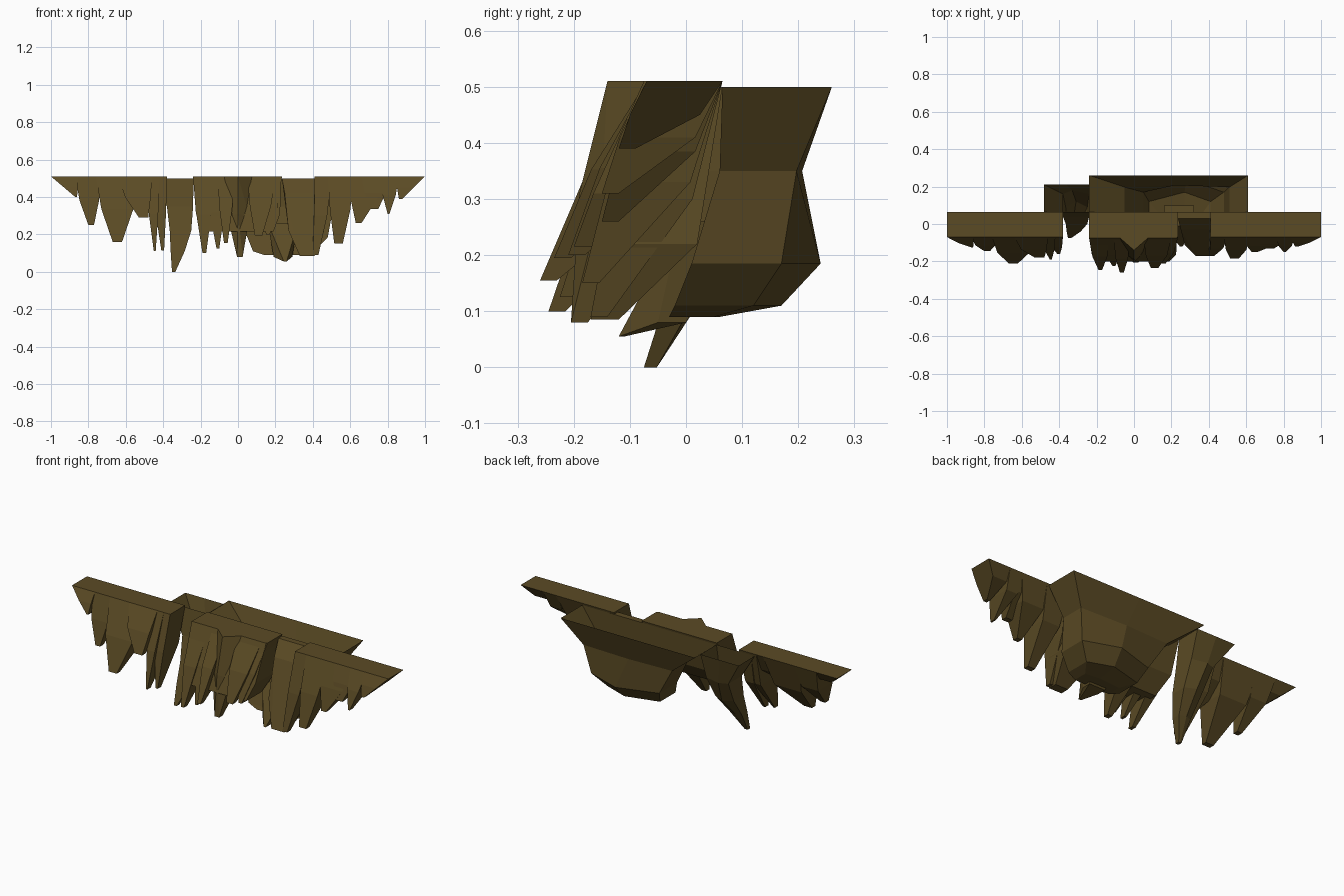
import bpy, bmesh

if "Cube" in bpy.data.objects:
    bpy.data.objects.remove(bpy.data.objects["Cube"])

TOP, BACK = 0.51, 0.065

rock = bpy.data.materials.new("dark_brown_rock")
rock.diffuse_color = (0.105, 0.070, 0.018, 1)
rock.use_nodes = True
rock.node_tree.nodes["Principled BSDF"].inputs["Base Color"].default_value = rock.diffuse_color


def finish(name, bm):
    bmesh.ops.recalc_face_normals(bm, faces=bm.faces)
    mesh = bpy.data.meshes.new(name)
    bm.to_mesh(mesh)
    bm.free()
    mesh.materials.append(rock)
    ob = bpy.data.objects.new(name, mesh)
    bpy.context.collection.objects.link(ob)


def hull(name, pts):
    bm = bmesh.new()
    for p in pts:
        bm.verts.new(p)
    res = bmesh.ops.convex_hull(bm, input=bm.verts[:])
    junk = {g for g in res["geom_interior"] + res["geom_unused"]
            if isinstance(g, bmesh.types.BMVert) and g.is_valid}
    bmesh.ops.delete(bm, geom=list(junk), context='VERTS')
    bmesh.ops.dissolve_limit(bm, angle_limit=0.02, verts=bm.verts[:], edges=bm.edges[:])
    finish(name, bm)


def box(x0, x1, y0, y1, z):
    return [(x0, y0, z), (x1, y0, z), (x1, y1, z), (x0, y1, z)]


def mix(a, b, t):
    return a + (b - a) * t


def spike(name, x0, x1, t0, t1, zt, yt, yf=-0.07, extra=()):
    """Hanging fang: flat top, bulging middle, small leaning tip."""
    yb = yt + 0.03
    end = .5 if max(abs(x0), abs(x1)) > .95 else .33
    mid = box(mix(x0, t0, end), mix(x1, t1, end), mix(yf, yt, .6),
              mix(BACK, yb, .26), mix(TOP, zt, .5))
    hull(name, box(x0, x1, yf, BACK, TOP) + mid + box(t0, t1, yt, yb, zt) + list(extra))


def loft(name, rings, cap=True):
    """Open-topped shell through rings of (x0, xm, x1, y0, y1, z, back bulge)."""
    bm = bmesh.new()
    loops = []
    for x0, xm, x1, y0, y1, z, b in rings:
        loops.append([bm.verts.new(p) for p in (
            (x0, y0, z), (xm, y0, z), (x1, y0, z),
            (x1, y1 - b, z), (xm, y1, z), (x0, y1 - b, z))])
    for a, b in zip(loops, loops[1:]):
        for i in range(6):
            j = (i + 1) % 6
            bm.faces.new((a[i], a[j], b[j], b[i]))
    if cap:
        bm.faces.new(loops[-1])
    finish(name, bm)


# left ledge fangs: top x range, tip x range, tip z, tip y
left = [(-1.0, -.855, -.87, -.86, .40, -.125),
        (-.87, -.73, -.80, -.77, .25, -.145),
        (-.76, -.53, -.67, -.62, .16, -.21),
        (-.64, -.46, -.53, -.48, .29, -.18),
        (-.49, -.42, -.45, -.44, .11, -.19),
        (-.455, -.38, -.41, -.395, .115, -.16)]
# right ledge fangs
right = [(.41, .50, .40, .43, .09, -.17),
         (.48, .62, .515, .56, .15, -.185),
         (.59, .78, .63, .66, .26, -.15),
         (.66, .81, .71, .75, .335, -.13),
         (.76, .86, .80, .81, .31, -.15),
         (.84, 1.0, .86, .88, .39, -.12)]
# middle ledge fangs
middle = [(-.238, -.13, -.19, -.17, .10, -.245),
          (-.17, -.06, -.115, -.10, .125, -.225),
          (-.11, -.02, -.075, -.055, .155, -.26),
          (.05, .20, .09, .13, .195, -.235),
          (.10, .235, .15, .17, .20, -.21)]
for side, table in (("left", left), ("right", right), ("middle", middle)):
    for n, row in enumerate(table):
        spike(f"{side}_fang_{n + 1}", *row)

# keel fang with pointed brow, and the broad block behind the middle fangs
spike("middle_keel", -.08, .08, -.005, .025, .08, -.205, extra=[(0, -.14, TOP), (0, -.19, .31)])
hull("middle_block", box(-.24, .23, -.075, BACK, TOP)
     + box(-.225, .225, -.165, .02, .31) + box(-.19, .19, -.20, -.06, .215))

# hanging fang below the right ledge's inner end
hull("inner_right_fang", box(.235, .44, .03, BACK, .50) + box(.25, .44, -.03, .05, .42)
     + box(.27, .46, -.11, .02, .22) + box(.33, .41, -.17, -.12, .085))

# rear shell with an open top, deep on the right and shallow on the left
loft("rear_shell", [
    (-.24, .18, .61, .065, .26, .50, 0),
    (-.05, .22, .51, .06, .207, .35, .01),
    (.05, .28, .48, .01, .24, .185, .07),
    (.08, .27, .41, -.02, .17, .11, .05),
    (.14, .27, .36, -.03, .06, .09, .01)])
hull("rear_shell_fang", box(.16, .32, -.01, .10, .26) + box(.19, .29, -.05, .0, .08)
     + box(.245, .26, -.12, -.11, .055))

# left rear shell with the longest spike
loft("left_rear_shell", [
    (-.48, -.36, -.238, .065, .21, .50, 0),
    (-.38, -.33, -.24, .04, .18, .35, .02),
    (-.365, -.31, -.25, .0, .12, .22, .03),
    (-.36, -.325, -.285, -.04, .02, .11, .01),
    (-.353, -.345, -.335, -.075, -.052, 0, 0)])
